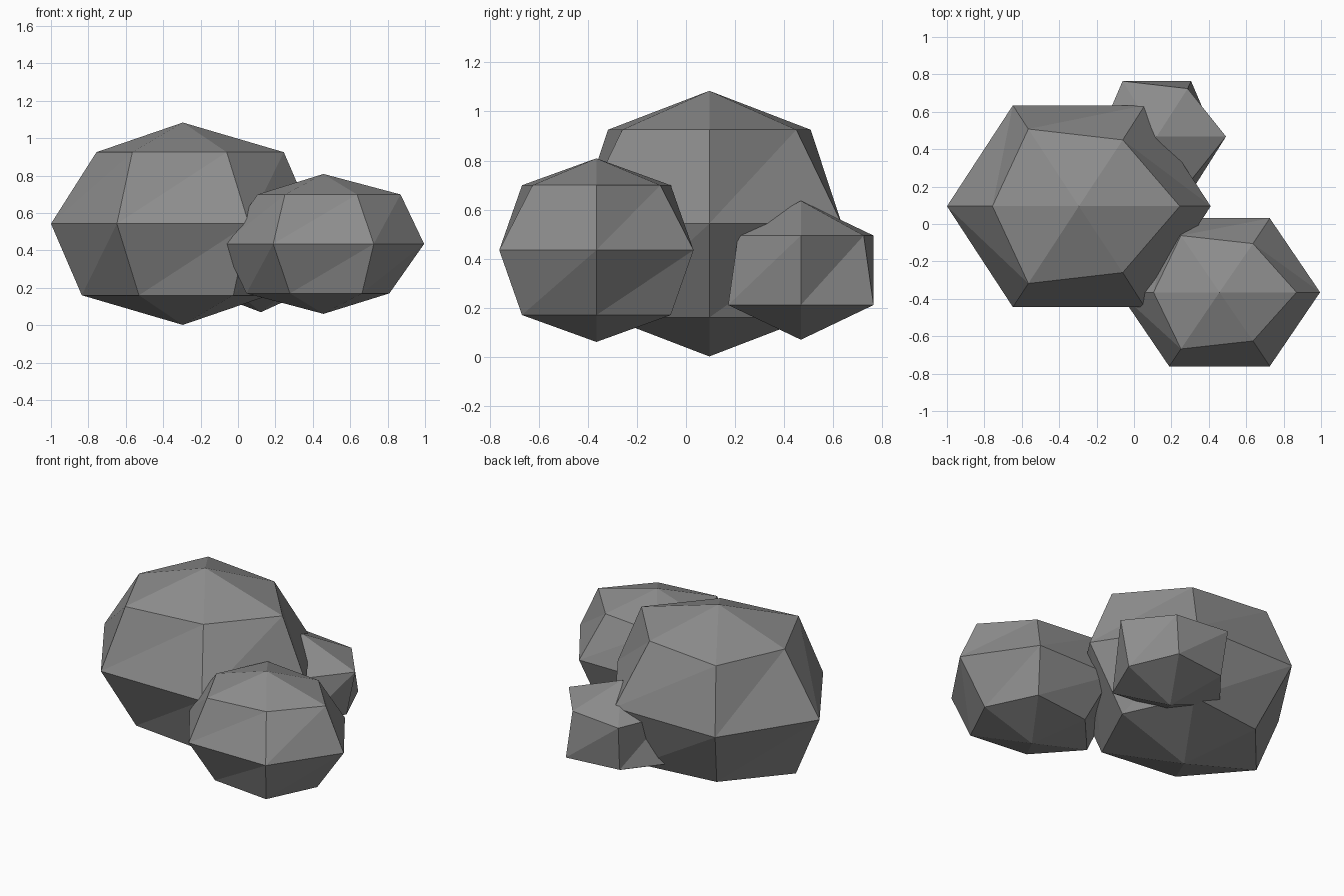
import bpy
import bmesh
from mathutils import Vector

cube = bpy.data.objects.get("Cube")
if cube:
    bpy.data.objects.remove(cube, do_unlink=True)

# Stone colour
stone = bpy.data.materials.new("stone_grey")
stone.use_nodes = True
GREY = (0.27, 0.27, 0.27, 1.0)
stone.diffuse_color = GREY
stone.node_tree.nodes["Principled BSDF"].inputs["Base Color"].default_value = GREY


def skewed_ring(right, right_pair, left_pair, left):
    """Six-sided ring, mirrored in y, counterclockwise from +x."""
    (rx, ry), (lx, ly) = right_pair, left_pair
    return [(right, 0), (rx, ry), (lx, ly), (-left, 0), (lx, -ly), (rx, -ry)]


def boulder(name, centre, size, rings):
    """Closed faceted stone: rings run from low to high between two poles."""
    centre, size = Vector(centre), Vector(size)
    bm = bmesh.new()

    def vert(x, y, z):
        return bm.verts.new(centre + Vector((x, y, z)) * size)

    bottom, top = vert(0, 0, -1), vert(0, 0, 1)
    loops = [[vert(x, y, z) for x, y in ring] for z, ring in rings]
    for i in range(6):
        j = (i + 1) % 6
        bm.faces.new((bottom, loops[0][j], loops[0][i]))
        bm.faces.new((loops[-1][i], loops[-1][j], top))
        for low, high in zip(loops, loops[1:]):
            bm.faces.new((low[i], low[j], high[j]))
            bm.faces.new((low[i], high[j], high[i]))
    bmesh.ops.recalc_face_normals(bm, faces=bm.faces)
    mesh = bpy.data.meshes.new(name)
    bm.to_mesh(mesh)
    bm.free()
    mesh.materials.append(stone)
    obj = bpy.data.objects.new(name, mesh)
    bpy.context.collection.objects.link(obj)
    return obj


def flipped(ring):
    """Same ring turned half way round, for the underside."""
    return [(-x, -y) for x, y in ring[3:] + ring[:3]]


# Large and medium stones share one shape
shoulder = skewed_ring(0.766, (0.333, 0.572), (-0.383, 0.666), 0.655)
waist = skewed_ring(1, (0.5, 0.87), (-0.5, 0.87), 1)
round_rings = [(-0.707, flipped(shoulder)), (0, waist), (0.707, shoulder)]
boulder("large_stone", (-0.295, 0.095, 0.543), (0.705, 0.62, 0.541), round_rings)
boulder("medium_stone", (0.457, -0.365, 0.435), (0.538, 0.455, 0.374), round_rings)

# Small stone has no middle ring
rim = skewed_ring(0.37, (0.165, 0.256), (-0.183, 0.296), 0.31)
boulder("small_stone", (0.122, 0.468, 0.353), (1, 1, 0.283),
        [(-0.5, flipped(rim)), (0.5, rim)])
